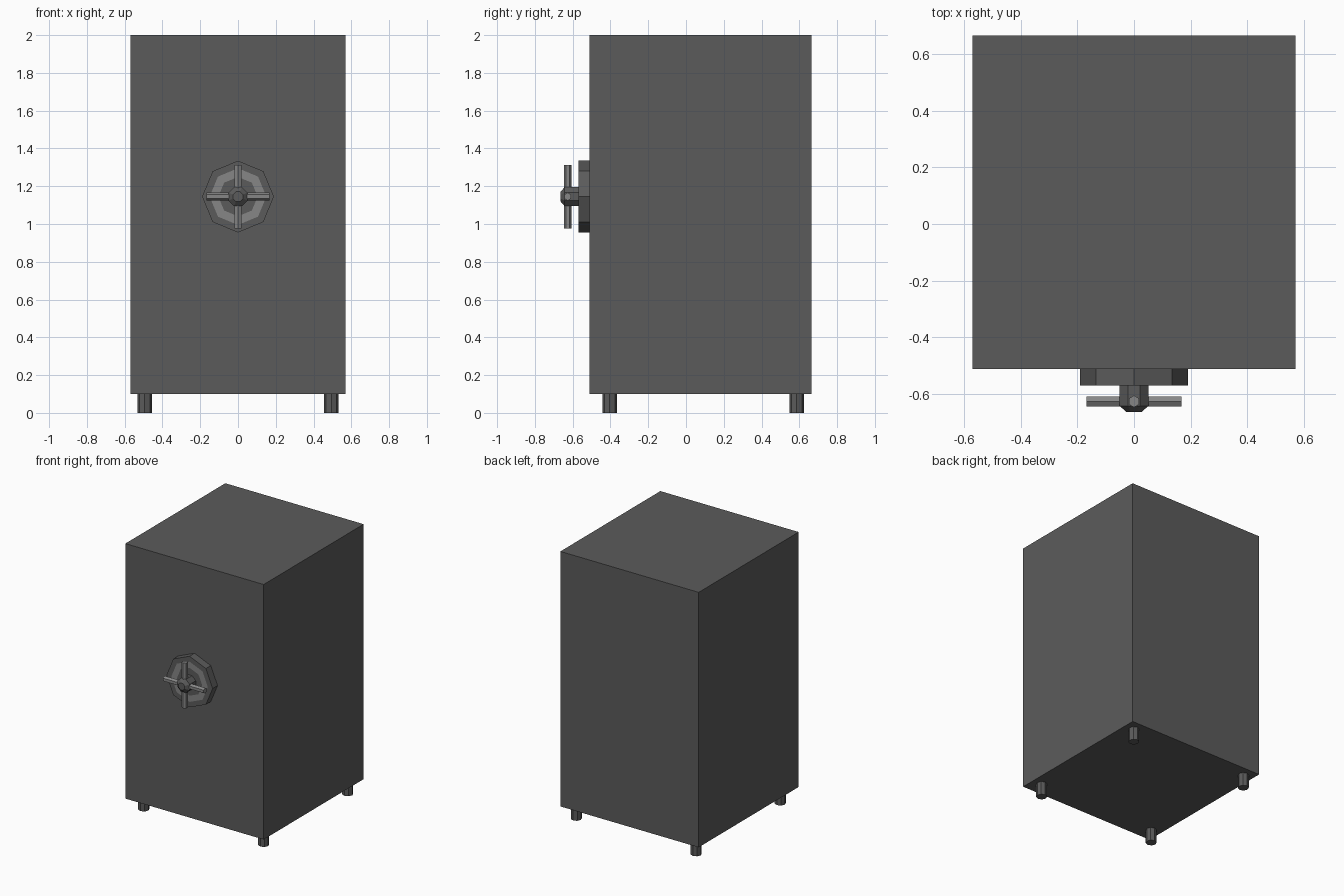
import bpy, math

if "Cube" in bpy.data.objects:
    bpy.data.objects.remove(bpy.data.objects["Cube"])

WHEEL_Z = 1.145


def material(name, value):
    m = bpy.data.materials.new(name)
    m.diffuse_color = (value, value, value, 1)
    m.use_nodes = True
    m.node_tree.nodes["Principled BSDF"].inputs["Base Color"].default_value = m.diffuse_color
    return m


dark = material("dark_steel", 0.105)
light = material("light_steel", 0.24)


def add_mesh(name, verts, faces, mats, indices=None):
    me = bpy.data.meshes.new(name)
    me.from_pydata(verts, [], faces)
    for m in mats:
        me.materials.append(m)
    for i, p in enumerate(me.polygons):
        p.material_index = indices[i] if indices else 0
    ob = bpy.data.objects.new(name, me)
    bpy.context.collection.objects.link(ob)
    return ob


def lathe(name, profile, sides, axis, origin, mats, bands=None, turn=0.0):
    """Revolve (radius, position) points about an axis; both ends are capped."""
    verts, faces, idx = [], [], []
    for r, t in profile:
        for k in range(sides):
            a = turn + 2 * math.pi * k / sides
            u, v = r * math.cos(a), r * math.sin(a)
            p = {"x": (t, u, v), "y": (v, t, u), "z": (u, v, t)}[axis]
            verts.append([o + c for o, c in zip(origin, p)])
    for i in range(len(profile) - 1):
        for k in range(sides):
            a, b = i * sides + k, i * sides + (k + 1) % sides
            faces.append((a, b, b + sides, a + sides))
            idx.append(bands[i] if bands else 0)
    faces.append(tuple(reversed(range(sides))))
    faces.append(tuple(range(len(verts) - sides, len(verts))))
    idx += [0, 0]
    ob = add_mesh(name, verts, faces, mats, idx)
    if profile[-1][1] < profile[0][1]:
        ob.data.flip_normals()
    return ob


# Cabinet
bpy.ops.mesh.primitive_cube_add(size=1, location=(0, 0.0765, 1.05))
body = bpy.context.object
body.name = "safe_body"
body.scale = (1.14, 1.177, 1.9)
body.data.materials.append(dark)

# Four feet
for sx, side in ((-1, "left"), (1, "right")):
    for y, end in ((-0.404, "front"), (0.586, "back")):
        lathe(f"{end}_{side}_foot", [(0.038, 0), (0.038, 0.1)], 8, "z",
              (sx * 0.494, y, 0), [dark])

# Octagonal dial plate with a lighter ring on its face
lathe("dial_plate",
      [(0.19, -0.51), (0.19, -0.57), (0.15, -0.57), (0.104, -0.57)],
      8, "y", (0, 0, WHEEL_Z), [dark, light], bands=[0, 0, 1])

# Hub with chamfered end
lathe("handle_hub", [(0.055, -0.57), (0.055, -0.642), (0.028, -0.664)],
      8, "y", (0, 0, WHEEL_Z), [dark], turn=math.pi / 8)

# Crossed handle bars
for axis, name, turn in (("x", "horizontal_bar", math.pi / 2),
                         ("z", "vertical_bar", math.pi / 2)):
    lathe(name, [(0.021, -0.168), (0.021, 0.168)], 6, axis,
          (0, -0.626, WHEEL_Z), [light], turn=turn)
